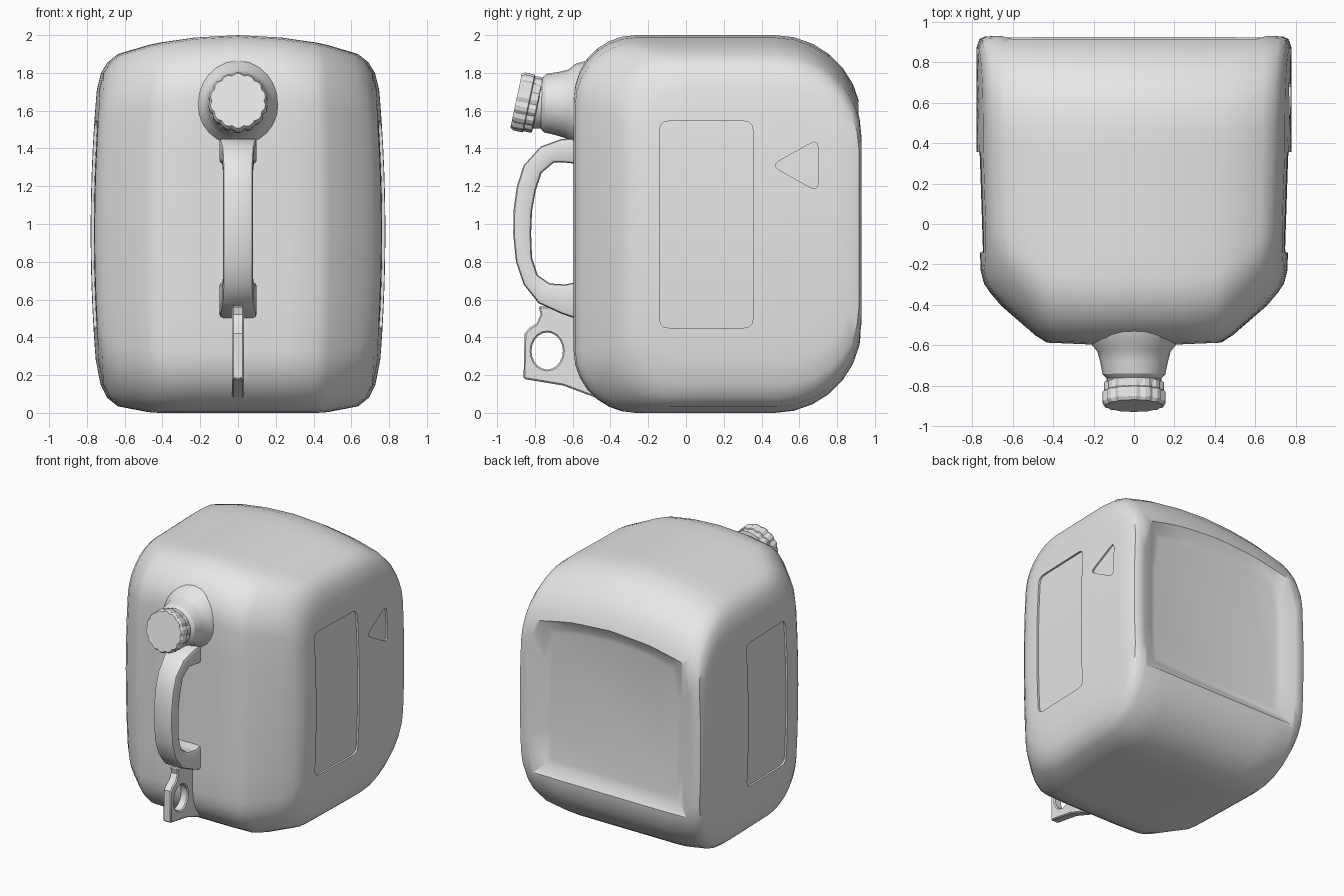
import bpy, bmesh, math
from mathutils import Vector, Matrix

cube = bpy.data.objects.get("Cube")
if cube:
    bpy.data.objects.remove(cube, do_unlink=True)

grey = bpy.data.materials.new("plain grey")
grey.use_nodes = True
grey.diffuse_color = (0.8, 0.8, 0.8, 1)
grey.node_tree.nodes["Principled BSDF"].inputs["Base Color"].default_value = (0.8, 0.8, 0.8, 1)


def finish(name, bm):
    bmesh.ops.recalc_face_normals(bm, faces=bm.faces)
    mesh = bpy.data.meshes.new(name)
    bm.to_mesh(mesh)
    bm.free()
    mesh.materials.append(grey)
    obj = bpy.data.objects.new(name, mesh)
    bpy.context.collection.objects.link(obj)
    return obj


def select(obj):
    bpy.ops.object.select_all(action='DESELECT')
    bpy.context.view_layer.objects.active = obj
    obj.select_set(True)


def smooth(obj, angle=32):
    select(obj)
    bpy.ops.object.shade_smooth_by_angle(angle=math.radians(angle))


def cut(obj, cutter):
    cutter.hide_render = True
    select(obj)
    mod = obj.modifiers.new("cut", 'BOOLEAN')
    mod.operation, mod.solver, mod.object = 'DIFFERENCE', 'EXACT', cutter
    bpy.ops.object.modifier_apply(modifier=mod.name)
    bpy.data.objects.remove(cutter, do_unlink=True)


def bevel(obj, width, segments=2):
    select(obj)
    mod = obj.modifiers.new("bevel", 'BEVEL')
    mod.width, mod.segments = width, segments
    mod.limit_method, mod.angle_limit = 'ANGLE', math.radians(50)
    bpy.ops.object.modifier_apply(modifier=mod.name)


def loft(name, rings):
    """Skin a list of closed point rings with flat end caps."""
    bm = bmesh.new()
    loops = [[bm.verts.new(p) for p in ring] for ring in rings]
    n = len(loops[0])
    for a, b in zip(loops, loops[1:]):
        for i in range(n):
            bm.faces.new((a[i], a[(i + 1) % n], b[(i + 1) % n], b[i]))
    bm.faces.new(loops[0])
    bm.faces.new(loops[-1])
    return finish(name, bm)


def rounded(corners, radius, steps=3):
    """Round the corners of a 2D polygon with short curves."""
    pts = []
    for i, c in enumerate(corners):
        c = Vector(c)
        a = c + (Vector(corners[i - 1]) - c).normalized() * radius
        b = c + (Vector(corners[(i + 1) % len(corners)]) - c).normalized() * radius
        for k in range(steps + 1):
            t = k / steps
            pts.append(a * (1 - t) ** 2 + c * 2 * t * (1 - t) + b * t * t)
    return pts


# Body: side outlines lofted across the width, sides bulging gently
def bulge(y, z):
    return (1 - 0.05 * ((z - 0.96) / 0.82) ** 2) * (1 + 0.03 * min(0, (y - 0.4) / 0.7))


def outline(z0, z1, y0, y1, rf, rb, arc=7, side=6):
    centres = [(y1 - rb, z1 - rb, rb, 0), (y0 + rf, z1 - rf, rf, 1),
               (y0 + rf, z0 + rf, rf, 2), (y1 - rb, z0 + rb, rb, 3)]
    arcs = []
    for cy, cz, r, q in centres:
        angles = [(q + k / arc) * math.pi / 2 for k in range(arc + 1)]
        arcs.append([Vector((cy + r * math.cos(a), cz + r * math.sin(a))) for a in angles])
    pts = []
    for i, a in enumerate(arcs):
        nxt = arcs[(i + 1) % 4][0]
        pts += a + [a[-1].lerp(nxt, k / side) for k in range(1, side)]
    return pts


# half width, bottom, top, front, back, front radius, back radius
stations = [(0, 0, 2, -.595, .93, .33, .46),
            (.25, 0, 1.987, -.595, .93, .33, .46),
            (.45, 0, 1.96, -.587, .93, .33, .46),
            (.51, .004, 1.948, -.55, .93, .33, .46),
            (.68, .035, 1.9, -.405, .93, .32, .45),
            (.735, .08, 1.855, -.34, .928, .31, .43),
            (.765, .15, 1.8, -.295, .915, .3, .4),
            (.78, .28, 1.71, -.23, .87, .25, .33)]
half = [(s[0], outline(*s[1:])) for s in stations]
middle = Vector((0.33, 1))
half += [(.78, [middle.lerp(p, f) for p in half[-1][1]]) for f in (.8, .6, .4, .2, .02)]
sections = [(-x, o) for x, o in reversed(half[1:])] + half
body = loft("body", [[(x * bulge(*p), p.x, p.y) for p in o] for x, o in sections])


# Sunken side panels and the triangle mark
def sunken_shape(sign, pts, depth):
    bm = bmesh.new()
    bm.faces.new([bm.verts.new((0, p.x, p.y)) for p in pts])
    for k in range(1, 20):
        bmesh.ops.bisect_plane(bm, geom=bm.verts[:] + bm.edges[:] + bm.faces[:],
                               plane_co=(0, 0, k * 0.1 + 0.003), plane_no=(0, 0, 1))
    inner = bm.verts[:]
    new = bmesh.ops.extrude_face_region(bm, geom=bm.faces[:], use_keep_orig=True)
    for v in inner:
        v.co.x = sign * (.78 * bulge(v.co.y, v.co.z) - depth)
    for v in new["geom"]:
        if isinstance(v, bmesh.types.BMVert):
            v.co.x = sign * 0.9
    return finish("panel_cutter", bm)


panel = rounded([(-.14, .45), (.355, .45), (.355, 1.545), (-.14, 1.545)], .05)
for sign in (-1, 1):
    cut(body, sunken_shape(sign, panel, .015))
triangle = rounded([(.45, 1.31), (.7, 1.17), (.7, 1.45)], .05)
cut(body, sunken_shape(1, triangle, .012))

# Shallow recess with an arched top and sloping walls in the back
right_edge = [(.35, 1.67), (.63, 1.61), (.68, 1.3), (.68, .7), (.66, .4)]
recess = [(0, 1.695)] + right_edge + [(-x, z) for x, z in reversed(right_edge)]
cut(body, loft("recess_cutter", [[(x * s, y, 1.02 + (z - 1.02) * s) for x, z in recess]
                                 for y, s in ((.872, .8), (.88, .86), (.93, 1), (.99, 1.06))]))
smooth(body)


# Neck and ribbed cap turned around tilted axes
def lathe(name, origin, tilt, profile, n, notch=0):
    turn = Matrix.Rotation(math.radians(90 - tilt), 4, 'X')
    rings = []
    for d, r in profile:
        ring = []
        for k in range(n):
            rr = r - (notch if k % 3 == 0 else 0)
            a = math.tau * k / n
            ring.append(Vector(origin) + turn @ Vector((rr * math.cos(a), rr * math.sin(a), d)))
        rings.append(ring)
    return loft(name, rings)


neck = lathe("neck", (0, -.53, 1.632), 2,
             [(0, .235), (.06, .215), (.1, .182), (.15, .168), (.215, .155), (.235, .135), (.29, .135)], 24)
lid = lathe("cap", (0, -.785, 1.628), 12,
            [(0, .14), (.005, .15), (.045, .15), (.05, .157), (.1, .157), (.117, .147)], 42, .009)
smooth(neck)
smooth(lid, 25)

# Handle: a rectangular section swept along paired outer and inner curves
outer = [(-.5, 1.46), (-.66, 1.45), (-.77, 1.41), (-.86, 1.31), (-.895, 1.2), (-.912, 1.08),
         (-.915, .95), (-.9, .8), (-.86, .68), (-.78, .58), (-.66, .525), (-.5, .47)]
inner = [(-.5, 1.31), (-.64, 1.325), (-.7, 1.325), (-.765, 1.27), (-.795, 1.18), (-.815, 1.07),
         (-.82, .95), (-.815, .82), (-.785, .73), (-.72, .685), (-.64, .68), (-.5, .71)]
rings = []
for (oy, oz), (iy, iz) in zip(outer, inner):
    w = .08 + .018 * min(1, max(0, (oy + .82) / .15))
    rings.append([(-w, oy, oz), (w, oy, oz), (w, iy, iz), (-w, iy, iz)])
handle = loft("handle", rings)
bevel(handle, .02)
smooth(handle, 40)

# Lower tab with an oval hole
tab_shape = [(-.42, .55), (-.78, .565), (-.77, .52), (-.79, .475), (-.83, .45), (-.855, .42),
             (-.86, .18), (-.65, .145), (-.53, .1), (-.42, .06)]
tab = loft("lower_tab", [[(x, y, z) for y, z in tab_shape] for x in (-.033, .033)])
circle = [math.tau * k / 20 for k in range(20)]
cut(tab, loft("hole_cutter", [[(x, -.735 + .083 * math.cos(a), .328 + .098 * math.sin(a))
                               for a in circle] for x in (-.2, .2)]))
bevel(tab, .008, 1)
smooth(tab, 35)
